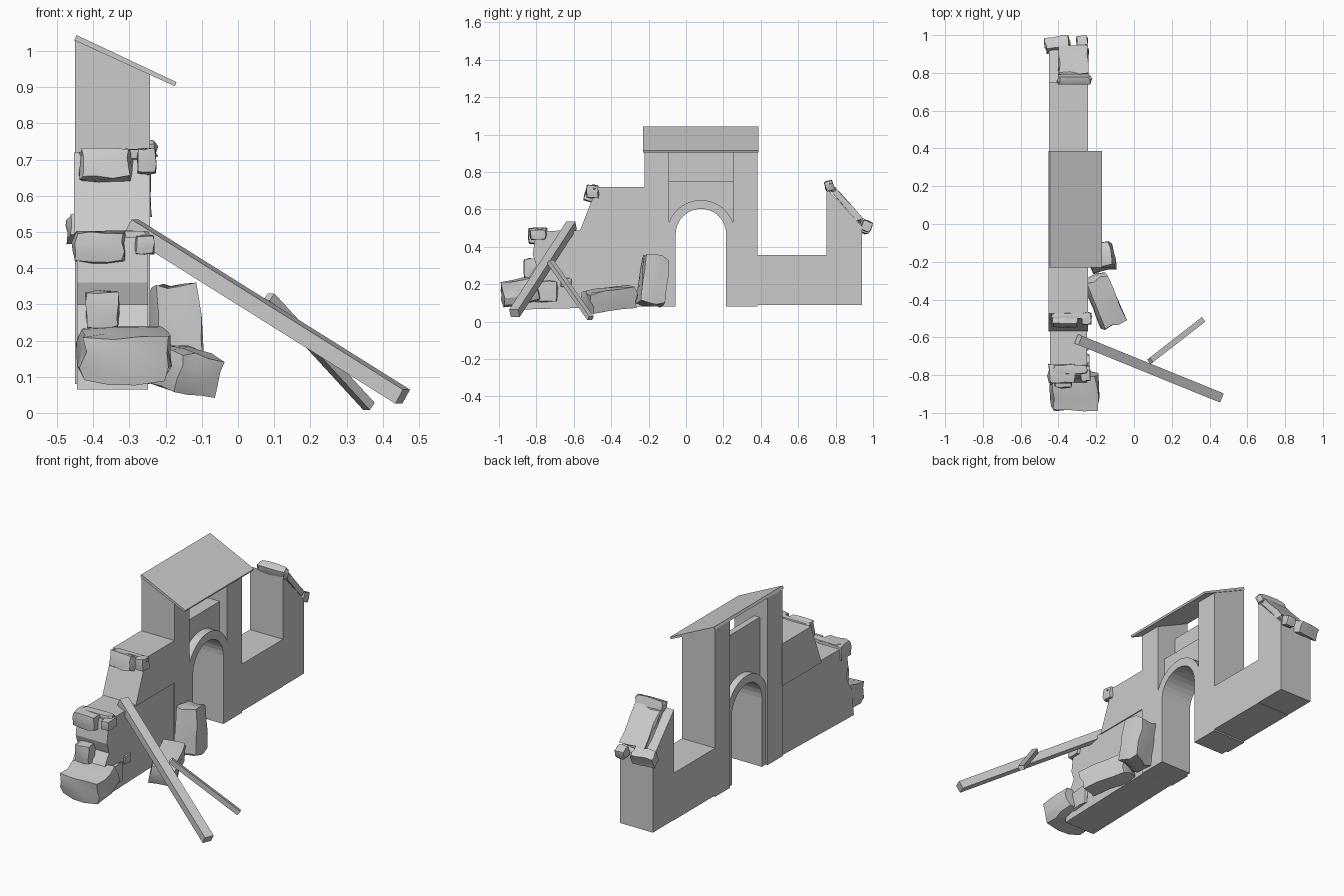
import bpy, bmesh, math, random
from mathutils import Vector, Euler

if "Cube" in bpy.data.objects:
    bpy.data.objects.remove(bpy.data.objects["Cube"])

def finish(name, bm):
    bmesh.ops.recalc_face_normals(bm, faces=bm.faces[:])
    me = bpy.data.meshes.new(name)
    bm.to_mesh(me)
    bm.free()
    ob = bpy.data.objects.new(name, me)
    bpy.context.collection.objects.link(ob)
    return ob

def prism(name, pts, a, b, axis='x'):
    """Extrude a profile: (y,z) points along x, or (x,z) points along y."""
    bm = bmesh.new()
    put = (lambda p, t: (t, p[0], p[1])) if axis == 'x' else (lambda p, t: (p[0], t, p[1]))
    v0 = [bm.verts.new(put(p, a)) for p in pts]
    v1 = [bm.verts.new(put(p, b)) for p in pts]
    bm.faces.new(v0)
    bm.faces.new(v1[::-1])
    for i in range(len(pts)):
        j = (i + 1) % len(pts)
        bm.faces.new((v0[i], v0[j], v1[j], v1[i]))
    return finish(name, bm)

def rect(a, b, c, d):
    return [(a, c), (b, c), (b, d), (a, d)]

def arc(r, half, n=16):
    """Arch line over the gate, left to right."""
    return [(CY - r * math.cos(t), SZ + r * math.sin(t))
            for t in (half + (math.pi - 2 * half) * i / n for i in range(n + 1))]

def stone(name, c, size, rot=(0, 0, 0), seed=0, roundness=0.35, jitter=0.09):
    """Chipped block fitted to the given size."""
    rnd = random.Random(seed)
    bm = bmesh.new()
    bmesh.ops.create_cube(bm, size=2)
    bmesh.ops.subdivide_edges(bm, edges=bm.edges[:], cuts=2, use_grid_fill=True)
    for v in bm.verts:
        p = v.co.lerp(v.co.normalized() * 1.15, roundness)
        v.co = p + Vector([rnd.uniform(-jitter, jitter) for _ in range(3)])
    lo = [min(v.co[i] for v in bm.verts) for i in range(3)]
    hi = [max(v.co[i] for v in bm.verts) for i in range(3)]
    m = Euler([math.radians(a) for a in rot]).to_matrix()
    for v in bm.verts:
        p = Vector([((v.co[i] - lo[i]) / (hi[i] - lo[i]) - 0.5) * size[i] for i in range(3)])
        v.co = m @ p + Vector(c)
    ob = finish(name, bm)
    bpy.ops.object.select_all(action='DESELECT')
    ob.select_set(True)
    bpy.context.view_layer.objects.active = ob
    bpy.ops.object.shade_smooth_by_angle(angle=math.radians(32))
    return ob

def beam(name, a, b, w, h):
    a, b = Vector(a), Vector(b)
    bm = bmesh.new()
    bmesh.ops.create_cube(bm, size=1)
    bmesh.ops.scale(bm, vec=(w, h, (b - a).length), verts=bm.verts)
    d = (b - a).normalized()
    side = d.cross(Vector((0, 0, 1))).normalized()
    up = side.cross(d)
    for v in bm.verts:
        v.co = (a + b) / 2 + side * v.co.x + up * v.co.y + d * v.co.z
    return finish(name, bm)

XB, XF = -0.45, -0.243      # back and front of the wall
CY, SZ = 0.08, 0.468        # arch centre and spring height

# Gate tower: two pillars with sloping tops, arch, recessed panels, roof
for side, y0, y1 in (("left", -0.222, -0.09), ("right", 0.25, 0.382)):
    prism("gate_pillar_" + side, [(XB, 0.08), (XF, 0.08), (XF, 0.937), (XB, 1.03)], y0, y1, 'y')
clip = math.acos(0.17 / 0.182)
prism("gate_arch",
      [(-0.09, 0.08), (-0.055, 0.08)] + arc(0.135, 0) + [(0.215, 0.08), (0.25, 0.08)]
      + arc(0.182, clip)[::-1], XB + 0.012, XF)
inner = arc(0.16, 0.2)
prism("panel_above_arch", [(-0.09, 0.75), (-0.09, inner[0][1])] + inner
      + [(0.25, inner[-1][1]), (0.25, 0.75)], -0.40, -0.29)
prism("upper_panel", rect(-0.09, 0.25, 0.745, 0.905), -0.40, -0.365)
prism("roof", [(-0.453, 1.03), (-0.175, 0.903), (-0.17, 0.914), (-0.446, 1.044)],
      -0.23, 0.387, 'y')

# Right wall: low stretch and broken end post
prism("low_wall", rect(0.38, 0.752, 0.088, 0.356), XB, XF)
prism("broken_post", [(0.75, 0.09), (0.94, 0.09), (0.94, 0.51), (0.75, 0.715)], XB, XF)
stone("post_cap_slab", (-0.32, 0.86, 0.625), (0.165, 0.24, 0.035), (-48, 0, 0), 1, 0.15)
stone("post_cap_top", (-0.315, 0.765, 0.725), (0.19, 0.05, 0.06), (20, 0, 0), 2)
stone("post_cap_low", (-0.405, 0.95, 0.51), (0.14, 0.07, 0.075), (-25, 0, 8), 3, 0.2)
stone("post_cap_corner", (-0.275, 0.965, 0.51), (0.065, 0.06, 0.06), (-20, 0, 0), 4)

# Left wall: upper stretch on a crumbling base
prism("left_wall_upper", [(-0.57, 0.48), (-0.22, 0.48), (-0.22, 0.72), (-0.475, 0.72)], XB - 0.003, XF)
prism("left_wall_base", [(-0.87, 0.065), (-0.22, 0.082), (-0.22, 0.487), (-0.565, 0.487),
                         (-0.8, 0.485), (-0.82, 0.36), (-0.80, 0.3), (-0.85, 0.22)], -0.445, -0.249)

# Broken stones in the left wall end: name, centre, size, rotation
for i, (n, c, s, r) in enumerate([
    ("shoulder_stone", (-0.365, -0.505, 0.683), (0.15, 0.075, 0.09), (-15, 0, 0)),
    ("shoulder_chip", (-0.252, -0.50, 0.695), (0.055, 0.07, 0.075), (0, 0, 0)),
    ("shoulder_edge", (-0.33, -0.487, 0.715), (0.22, 0.03, 0.03), (0, 0, 0)),
    ("ledge_stone", (-0.385, -0.79, 0.458), (0.15, 0.11, 0.09), (0, 0, 0)),
    ("ledge_chip", (-0.258, -0.79, 0.465), (0.055, 0.09, 0.055), (0, 0, 0)),
    ("ledge_edge", (-0.34, -0.77, 0.487), (0.2, 0.05, 0.035), (0, 0, 0)),
    ("end_stone", (-0.375, -0.825, 0.285), (0.095, 0.09, 0.11), (0, 0, 0)),
    ("foot_boulder", (-0.315, -0.89, 0.16), (0.265, 0.21, 0.145), (10, 0, 0)),
    ("face_stone_a", (-0.252, -0.75, 0.16), (0.035, 0.13, 0.12), (0, 0, 0)),
    ("face_stone_b", (-0.25, -0.64, 0.21), (0.02, 0.06, 0.05), (0, 0, 0)),
]):
    stone(n, c, s, r, 10 + i, 0.3)

# Fallen blocks in front of the wall
stone("fallen_block_low", (-0.16, -0.405, 0.122), (0.14, 0.29, 0.125), (8, 8, 23), 31, 0.25)
stone("fallen_block_upright", (-0.172, -0.175, 0.222), (0.14, 0.14, 0.28), (-8, -3, 12), 32, 0.2)

# Leaning timbers
beam("long_timber", (-0.295, -0.612, 0.515), (0.455, -0.917, 0.045), 0.052, 0.045)
beam("short_timber", (0.085, -0.725, 0.32), (0.362, -0.51, 0.018), 0.03, 0.026)
